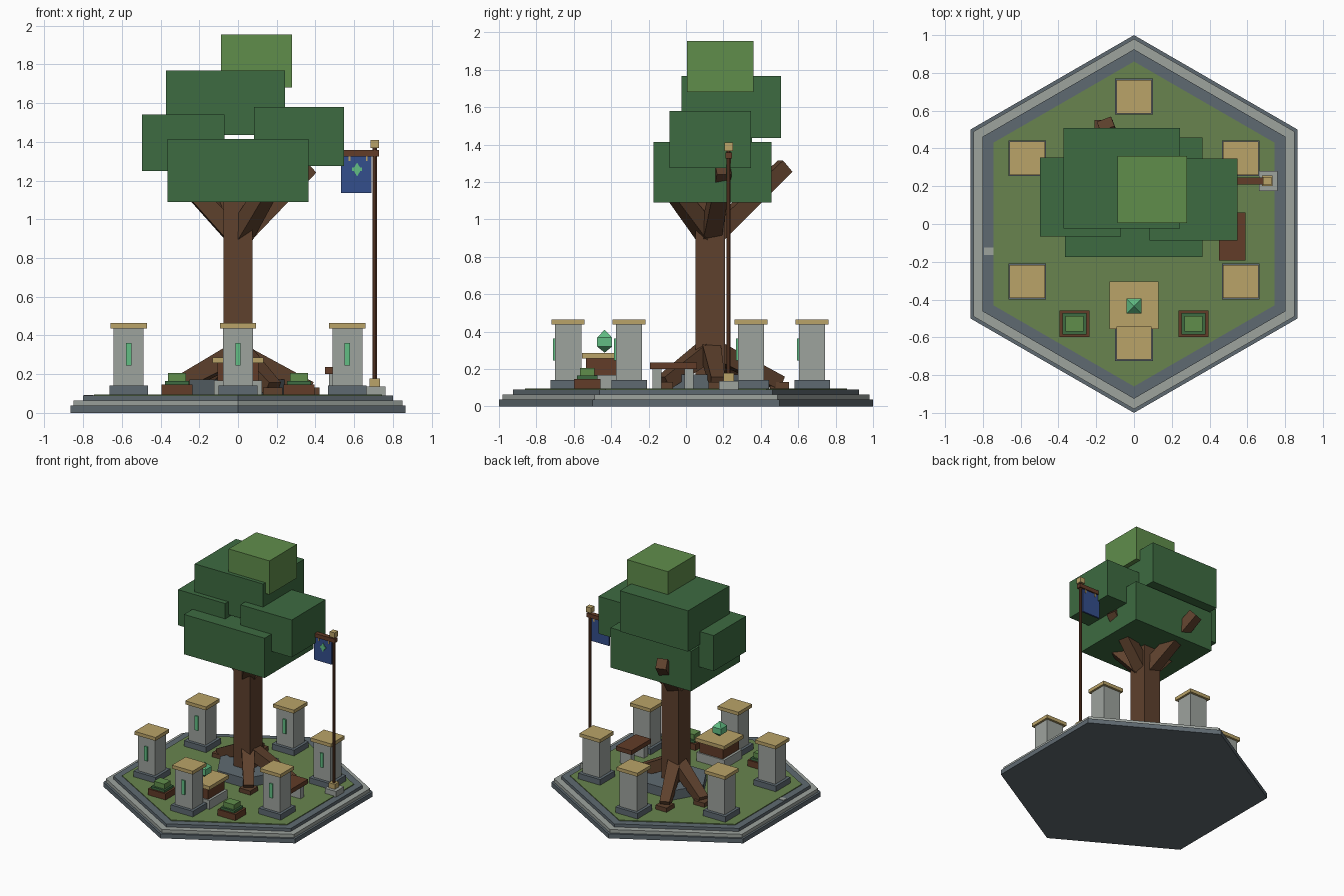
import bpy, bmesh, math
from mathutils import Vector, Matrix

if "Cube" in bpy.data.objects:
    bpy.data.objects.remove(bpy.data.objects["Cube"])


def mat(name, r, g, b):
    def lin(c):
        c /= 255
        return c / 12.92 if c <= 0.04045 else ((c + 0.055) / 1.055) ** 2.4
    m = bpy.data.materials.new(name)
    m.diffuse_color = (lin(r), lin(g), lin(b), 1)
    m.use_nodes = True
    m.node_tree.nodes["Principled BSDF"].inputs["Base Color"].default_value = m.diffuse_color
    return m


GRASS = mat("grass", 104, 132, 78)
LEAF = mat("leaf green", 61, 107, 65)
LIGHT = mat("light leaf", 96, 141, 75)
BARK = mat("bark brown", 94, 65, 45)
WOOD = mat("red wood", 98, 60, 40)
STONE = mat("pale stone", 157, 163, 158)
SLATE = mat("dark stone", 95, 106, 113)
GOLD = mat("sand gold", 186, 163, 104)
BLUE = mat("banner blue", 52, 78, 140)
JADE = mat("jade green", 98, 190, 132)


def finish(name, bm, m):
    bmesh.ops.recalc_face_normals(bm, faces=bm.faces)
    me = bpy.data.meshes.new(name)
    bm.to_mesh(me)
    bm.free()
    me.materials.append(m)
    ob = bpy.data.objects.new(name, me)
    bpy.context.collection.objects.link(ob)
    return ob


def box(name, m, x0, x1, y0, y1, z0, z1):
    bm = bmesh.new()
    bmesh.ops.create_cube(bm, size=1)
    for v in bm.verts:
        v.co = Vector((x0 if v.co.x < 0 else x1, y0 if v.co.y < 0 else y1,
                       z0 if v.co.z < 0 else z1))
    return finish(name, bm, m)


def block(name, m, x, y, w, d, z0, z1):
    return box(name, m, x - w / 2, x + w / 2, y - d / 2, y + d / 2, z0, z1)


def rings(name, m, n, profile, x=0, y=0, turn=0):
    """Stacked n-sided rings from (radius, z) pairs, capped at both ends."""
    bm = bmesh.new()
    loops = [[bm.verts.new((x + r * math.cos(turn + math.tau * i / n),
                            y + r * math.sin(turn + math.tau * i / n), z))
              for i in range(n)] for r, z in profile]
    for a, b in zip(loops, loops[1:]):
        for i in range(n):
            bm.faces.new((a[i], a[(i + 1) % n], b[(i + 1) % n], b[i]))
    bm.faces.new(loops[0])
    bm.faces.new(loops[-1])
    bmesh.ops.remove_doubles(bm, verts=bm.verts, dist=1e-5)
    return finish(name, bm, m)


def beam(name, m, p, q, w0, w1):
    """Square tapered beam from p to q."""
    p, q = Vector(p), Vector(q)
    d = q - p
    bm = bmesh.new()
    bmesh.ops.create_cube(bm, size=1)
    rot = d.to_track_quat('Z', 'Y').to_matrix()
    for v in bm.verts:
        w = w0 if v.co.z < 0 else w1
        v.co = (p + q) / 2 + rot @ Vector((v.co.x * w, v.co.y * w, v.co.z * d.length))
    return finish(name, bm, m)


# Stepped hexagonal base
UP = math.pi / 2
rings("base_step", SLATE, 6, [(1.0, 0), (1.0, 0.037)], turn=UP)
rings("base_paving", STONE, 6, [(0.98, 0.037), (0.98, 0.065)], turn=UP)
rings("base_kerb", SLATE, 6, [(0.925, 0.065), (0.925, 0.09)], turn=UP)
rings("lawn", GRASS, 6, [(0.86, 0.085), (0.86, 0.096)], turn=UP)
block("kerb_chip", STONE, -0.77, -0.145, 0.05, 0.04, 0.085, 0.093)

# Six pillars on a ring, each with a rune strip on its front
for i in range(6):
    a = UP + i * math.pi / 3
    x, y = 0.652 * math.cos(a), 0.022 + 0.652 * math.sin(a)
    block("pillar_foot", SLATE, x, y, 0.2, 0.19, 0.09, 0.142)
    block("pillar_shaft", STONE, x, y, 0.155, 0.14, 0.142, 0.437)
    block("pillar_cap", GOLD, x, y, 0.187, 0.176, 0.437, 0.465)
    block("pillar_rune", JADE, x, y - 0.074, 0.028, 0.012, 0.245, 0.362)

# Tree: stone ring, trunk, roots, branches
rings("tree_ring", SLATE, 6, [(0.25, 0.09), (0.25, 0.172)], 0, 0.13)
box("trunk", BARK, -0.076, 0.074, 0.05, 0.208, 0.09, 1.2)
for x, y in [(-0.34, 0.27), (-0.16, 0.5), (0.37, 0.17), (0.18, -0.12)]:
    d = (Vector((x, y, 0)) - Vector((0, 0.13, 0))).normalized()
    beam("root", BARK, (d.x * 0.02, 0.13 + d.y * 0.02, 0.3), (x, y, 0.125), 0.1, 0.075)
    block("root_foot", BARK, x, y, 0.1, 0.1, 0.09, 0.13)
for q in [(0.37, 0.2, 1.27), (-0.15, 0.53, 1.285), (0.18, -0.1, 1.2), (-0.3, 0.1, 1.22)]:
    beam("branch", BARK, (0, 0.13, 0.9), q, 0.1, 0.08)

# Foliage blocks
box("foliage_low", LEAF, -0.365, 0.363, -0.175, 0.457, 1.09, 1.415)
box("foliage_left", LEAF, -0.497, -0.07, -0.065, 0.353, 1.25, 1.54)
box("foliage_right", LEAF, 0.083, 0.547, -0.088, 0.347, 1.275, 1.58)
box("foliage_high", LEAF, -0.373, 0.243, -0.025, 0.507, 1.435, 1.768)
box("foliage_top", LIGHT, -0.088, 0.28, 0.005, 0.36, 1.68, 1.955)

# Banner post
PX, PY = 0.706, 0.228
block("post_plinth", STONE, PX + 0.005, PY, 0.1, 0.105, 0.09, 0.137)
block("post_collar", GOLD, PX, PY, 0.055, 0.055, 0.137, 0.178)
rings("post", WOOD, 8, [(0.012, 0.17), (0.012, 1.375)], PX, PY, math.pi / 8)
block("post_finial", GOLD, PX, PY, 0.044, 0.044, 1.367, 1.41)
box("post_arm", WOOD, 0.53, 0.727, PY - 0.018, PY + 0.018, 1.325, 1.357)
box("banner", BLUE, 0.531, 0.69, PY - 0.007, PY + 0.007, 1.135, 1.325)
for x in (0.575, 0.665):
    block("banner_hook", GOLD, x, PY, 0.01, 0.024, 1.3, 1.328)
# Diamond emblem with a crossbar on the banner
rings("banner_emblem", JADE, 4, [(0.036, -0.004), (0.036, 0.004)]).matrix_world = \
    Matrix.Translation((0.615, PY - 0.009, 1.257)) @ Matrix.Rotation(UP, 4, 'X') \
    @ Matrix.Diagonal((0.6, 1, 1, 1))
block("emblem_bar", JADE, 0.615, PY - 0.009, 0.05, 0.008, 1.25, 1.266)

# Altar with floating crystal
AY = -0.43
block("altar_base", STONE, 0, AY, 0.25, 0.23, 0.09, 0.168)
block("altar_body", WOOD, 0, AY, 0.21, 0.21, 0.168, 0.257)
block("altar_top", GOLD, 0, AY, 0.262, 0.25, 0.257, 0.287)
rings("crystal", JADE, 4, [(0.001, 0.288), (0.056, 0.32), (0.056, 0.368), (0.001, 0.41)],
      0, AY - 0.005, math.pi / 4)

# Planters with clipped bushes
for x in (-0.315, 0.315):
    block("planter", WOOD, x, -0.528, 0.16, 0.14, 0.09, 0.146)
    block("planter_bush", LEAF, x, -0.528, 0.125, 0.112, 0.146, 0.165)
    block("planter_bush_top", LIGHT, x, -0.528, 0.095, 0.08, 0.165, 0.205)

# Bench
box("bench_seat", WOOD, 0.45, 0.59, -0.193, 0.06, 0.2, 0.236)
for y in (-0.155, 0.015):
    block("bench_leg", STONE, 0.52, y, 0.1, 0.048, 0.09, 0.2)
